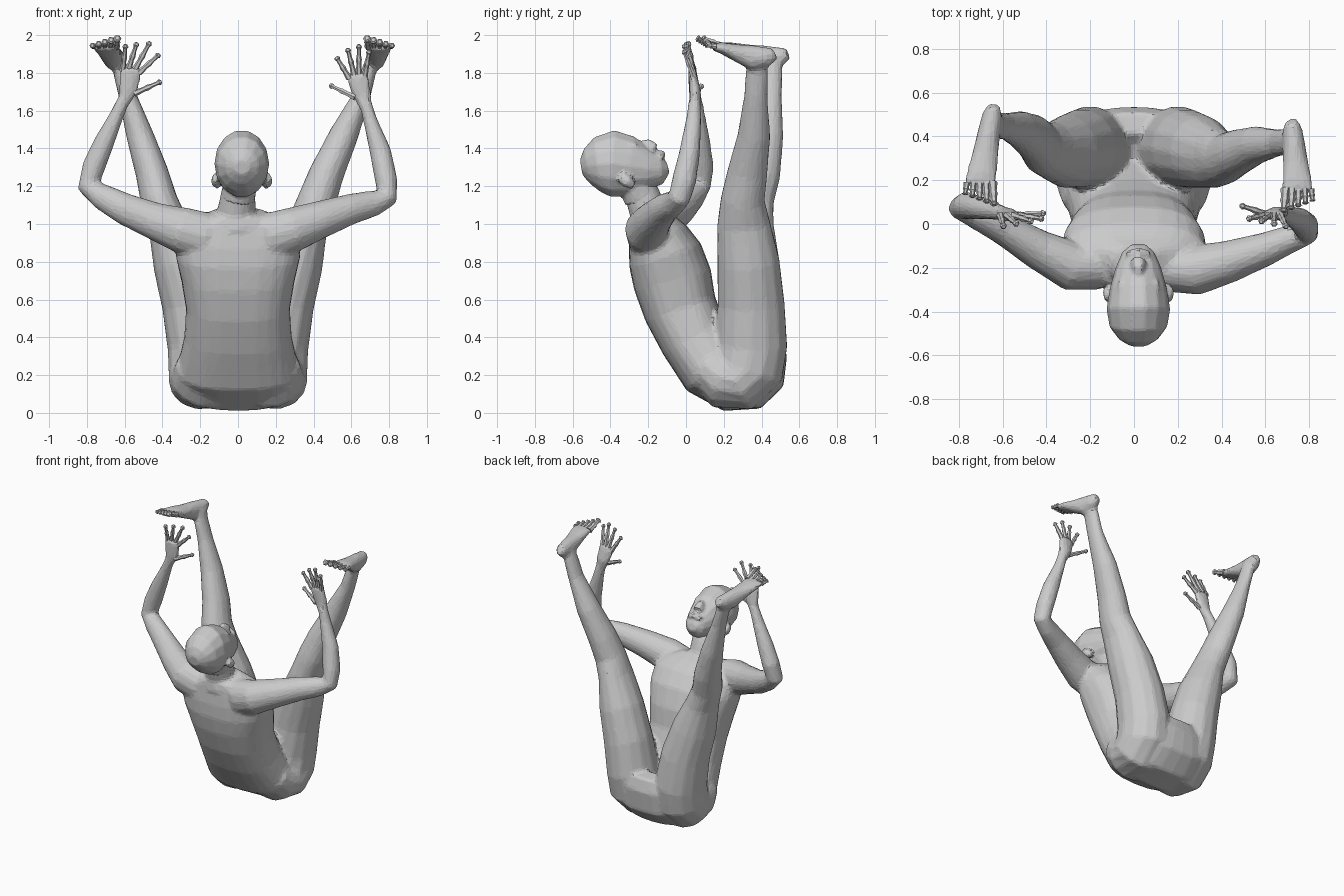
import bpy, bmesh, math
from mathutils import Vector

X, Y = Vector((1, 0, 0)), Vector((0, 1, 0))


def power(v, e):
    return math.copysign(abs(v) ** e, v)


def loft(name, rings, ref=X, sides=14, flip=False, e=1.0):
    """Skin elliptical rings (x, y, z, half width along ref, half depth); e < 1 squares them."""
    bm = bmesh.new()
    pts = [Vector(r[:3]) for r in rings]
    if flip:
        pts = [Vector((-p.x, p.y, p.z)) for p in pts]
    loops = []
    for i, p in enumerate(pts):
        t = (pts[min(i + 1, len(pts) - 1)] - pts[max(i - 1, 0)]).normalized()
        s = (ref - t * ref.dot(t)).normalized()
        n = t.cross(s)
        w, d = rings[i][3], rings[i][4]
        loops.append([bm.verts.new(p + s * w * power(math.cos(a), e) + n * d * power(math.sin(a), e))
                      for a in (2 * math.pi * k / sides for k in range(sides))])
    for a, b in zip(loops, loops[1:]):
        for k in range(sides):
            m = (k + 1) % sides
            bm.faces.new((a[k], a[m], b[m], b[k]))
    bm.faces.new(loops[0][::-1])
    bm.faces.new(loops[-1])
    bmesh.ops.recalc_face_normals(bm, faces=bm.faces)
    me = bpy.data.meshes.new(name)
    bm.to_mesh(me)
    bm.free()
    ob = bpy.data.objects.new(name, me)
    bpy.context.collection.objects.link(ob)
    return ob


def fuse(name, parts, voxel, smooth, ratio):
    """Join overlapping parts into one skin, soften it, then reduce to facets."""
    bpy.ops.object.select_all(action='DESELECT')
    for p in parts:
        p.select_set(True)
    bpy.context.view_layer.objects.active = parts[0]
    bpy.ops.object.join()
    ob = parts[0]
    ob.name = name
    m = ob.modifiers.new("skin", 'REMESH')
    m.mode, m.voxel_size = 'VOXEL', voxel
    m = ob.modifiers.new("soften", 'SMOOTH')
    m.factor, m.iterations = .5, smooth
    m = ob.modifiers.new("facets", 'DECIMATE')
    m.ratio = ratio


def digit(name, base, tip, r, ref=X):
    """Thin finger or toe with knobbly joint and tip."""
    a, b = Vector(base), Vector(tip)
    prof = [(0, 1.2), (.35, .85), (.5, 1.05), (.65, .75), (.85, .7), (.92, 1.1), (1, .6)]
    loft(name, [(*a.lerp(b, f), r * k, r * k) for f, k in prof], ref, 6)


# Torso from crotch round the seat and up to the shoulders
body = [loft("torso", [
    (0, .46, .40, .14, .05), (0, .45, .33, .22, .09), (0, .40, .235, .27, .15),
    (0, .33, .185, .29, .175), (0, .24, .17, .31, .165), (0, .14, .235, .32, .18),
    (0, .04, .40, .285, .185), (0, -.03, .55, .275, .195), (0, -.07, .70, .30, .21),
    (0, -.11, .83, .33, .20), (0, -.15, .93, .33, .165), (0, -.18, 1.0, .27, .125),
    (0, -.20, 1.06, .14, .10)], sides=24, e=.78),
    loft("neck", [(0, -.19, .98, .15, .12), (-.01, -.2, 1.06, .105, .10),
                  (0, -.23, 1.15, .092, .095), (.02, -.28, 1.25, .09, .09)])]

# Head, tipped back with the face upward
head = [loft("skull", [
    (.02, -.095, 1.30, .035, .03), (.02, -.13, 1.29, .075, .08), (.02, -.20, 1.29, .105, .115),
    (.02, -.30, 1.305, .132, .163), (.02, -.39, 1.32, .146, .18), (.02, -.47, 1.315, .132, .148),
    (.02, -.525, 1.305, .09, .095), (.02, -.555, 1.30, .04, .04)]),
    loft("nose", [(.02, -.27, 1.41, .02, .025), (.02, -.20, 1.415, .032, .04),
                  (.02, -.165, 1.395, .04, .035)], sides=6),
    loft("brow", [(-.07, -.28, 1.40, .03, .03), (.02, -.285, 1.425, .035, .03),
                  (.11, -.28, 1.40, .03, .03)], Y, 6),
    loft("lips", [(-.03, -.14, 1.35, .02, .02), (.02, -.135, 1.37, .03, .025),
                  (.07, -.14, 1.35, .02, .02)], Y, 6)]
for sx in (-1, 1):
    head.append(loft("ear", [(.02 + sx * .125, -.28, 1.20, .02, .02),
                             (.02 + sx * .14, -.31, 1.225, .025, .035),
                             (.02 + sx * .135, -.345, 1.25, .022, .03)], sides=7))
head.append(loft("throat", [(.0, -.24, 1.13, .088, .09), (.02, -.28, 1.25, .09, .09)]))

# Thighs including buttocks, then a shin for each side
thigh = [(.15, .12, .24, .18, .13), (.165, .20, .18, .19, .165), (.18, .28, .18, .19, .18),
         (.185, .325, .24, .185, .20), (.20, .345, .36, .175, .195), (.24, .345, .58, .165, .18),
         (.305, .33, .80, .148, .168)]
shins = {
    "left": [(.37, .33, 1.0, .108, .137), (.42, .345, 1.13, .098, .123), (.455, .39, 1.27, .088, .113),
             (.52, .43, 1.47, .073, .088), (.585, .445, 1.68, .048, .063), (.62, .45, 1.80, .041, .062),
             (.635, .46, 1.88, .037, .05)],
    "right": [(.37, .305, 1.0, .108, .143), (.42, .30, 1.13, .103, .118), (.47, .325, 1.27, .093, .108),
              (.56, .36, 1.47, .078, .088), (.655, .37, 1.68, .048, .063), (.69, .375, 1.80, .041, .062),
              (.715, .38, 1.88, .037, .05)]}
# Feet, soles upward: heel and toe positions per side
feet = {"left": ((-.64, .54), (-.705, .17)), "right": ((.72, .47), (.75, .14))}
foot_prof = [(0, 1.905, .03, .035), (.12, 1.885, .047, .052), (.35, 1.88, .053, .068),
             (.6, 1.905, .06, .048), (.85, 1.932, .072, .031), (1, 1.94, .074, .021)]
for side, shin in shins.items():
    body.append(loft(side + "_leg", thigh + shin, flip=side == "left"))
    (hx, hy), (tx, ty) = feet[side]
    body.append(loft(side + "_foot", [(hx + (tx - hx) * f, hy + (ty - hy) * f, z, w, d)
                                      for f, z, w, d in foot_prof]))
    inner = -1 if side == "right" else 1
    for k in range(5):
        off = inner * (.058 - .029 * k)
        digit(side + "_toe", (tx + off, ty + .02, 1.94),
              (tx + off * 1.15, ty - .085 + .012 * k, 1.985 - .01 * k), .02 - .0015 * k)

# Arms: shoulder, elbow, wrist
arms = {
    "left": [(-.16, -.19, .93, .11, .13), (-.29, -.19, .965, .115, .125), (-.44, -.115, 1.015, .092, .10),
             (-.60, -.02, 1.08, .073, .085), (-.72, .04, 1.145, .063, .07), (-.79, .075, 1.20, .057, .062),
             (-.765, .085, 1.30, .063, .062), (-.71, .075, 1.43, .055, .055),
             (-.64, .06, 1.58, .042, .038), (-.60, .05, 1.67, .034, .034)],
    "right": [(.16, -.20, .93, .11, .13), (.29, -.21, .97, .115, .12), (.44, -.17, 1.025, .097, .10),
              (.60, -.115, 1.08, .078, .082), (.72, -.065, 1.11, .063, .07), (.79, -.035, 1.14, .06, .057),
              (.785, -.01, 1.23, .065, .06), (.755, .02, 1.38, .056, .058),
              (.70, .04, 1.55, .042, .038), (.675, .045, 1.64, .034, .034)]}
# Hands: palm outline, then base x/z and tip x/z of thumb and fingers
palms = {
    "left": [(-.60, .05, 1.65, .034, .03), (-.58, .045, 1.71, .052, .032), (-.57, .035, 1.80, .062, .024),
             (-.568, .03, 1.83, .055, .018)],
    "right": [(.675, .045, 1.62, .034, .03), (.655, .05, 1.69, .052, .032), (.635, .04, 1.77, .062, .024),
              (.63, .035, 1.80, .055, .018)]}
digits = {
    "left": [(-.55, 1.69, -.405, 1.755), (-.525, 1.80, -.415, 1.90), (-.55, 1.81, -.465, 1.965),
             (-.58, 1.82, -.535, 1.96), (-.61, 1.81, -.595, 1.95)],
    "right": [(.62, 1.67, .485, 1.735), (.59, 1.77, .52, 1.885), (.615, 1.79, .58, 1.93),
              (.64, 1.79, .64, 1.95), (.67, 1.78, .695, 1.92)]}
for side in arms:
    body.append(loft(side + "_arm", arms[side], Y))
    body.append(loft(side + "_palm", palms[side], sides=10))
    for i, (bx, bz, tx, tz) in enumerate(digits[side]):
        thumb_y = .05 if side == "left" else .085
        digit(side + ("_thumb" if i == 0 else "_finger"), (bx, .04, bz),
              (tx, thumb_y if i == 0 else .035 - .012 * i, tz), .015)

# One continuous faceted skin for the body, another for the head
fuse("body", body, .013, 8, .1)
fuse("head", head, .011, 2, .2)
